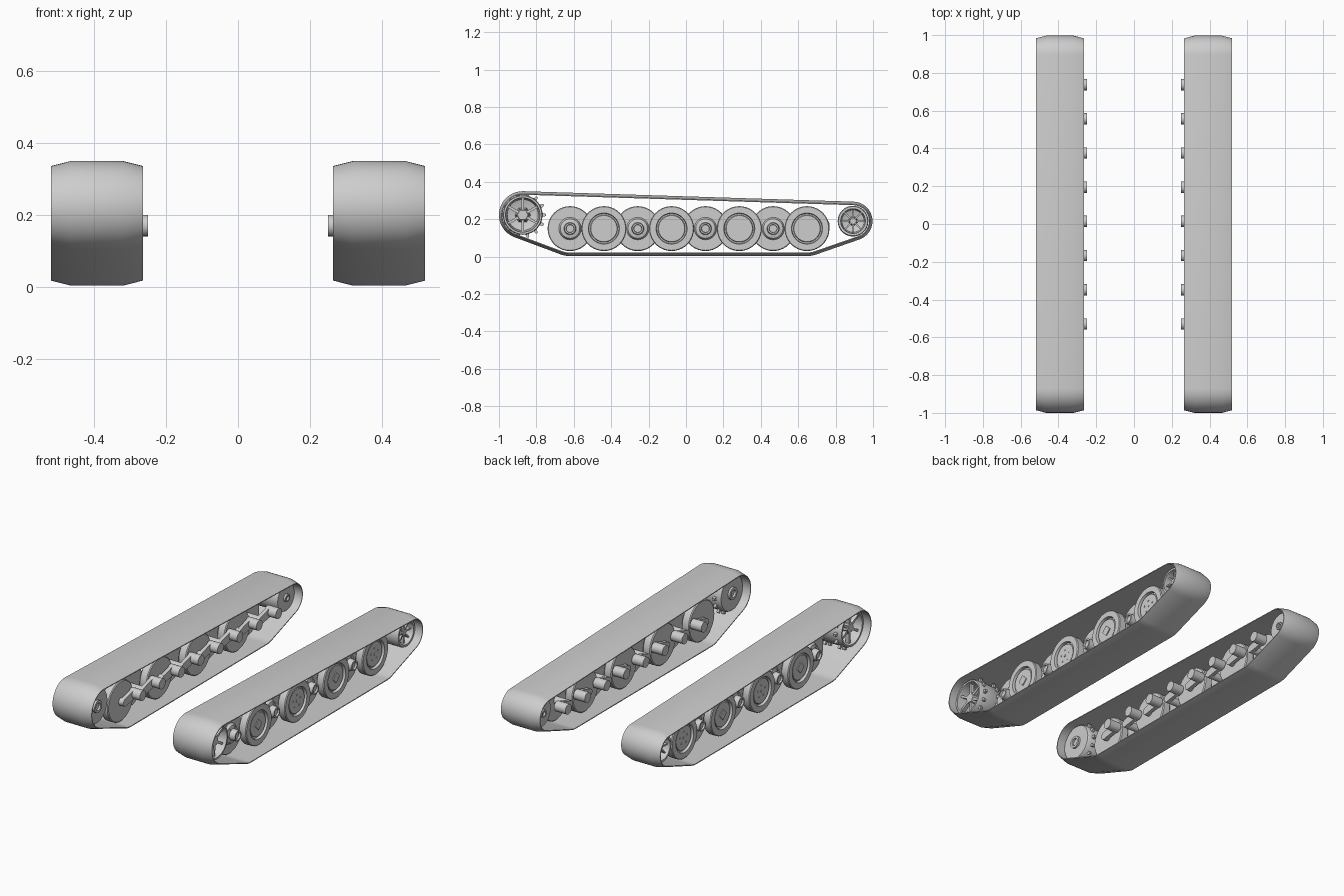
import bpy, bmesh
from math import sin, cos, pi, atan2, acos, hypot

cube = bpy.data.objects.get("Cube")
if cube:
    bpy.data.objects.remove(cube)

grey = bpy.data.materials.new("light_grey")
grey.use_nodes = True
GREY = (0.61, 0.61, 0.61, 1)
grey.diffuse_color = GREY
grey.node_tree.nodes["Principled BSDF"].inputs["Base Color"].default_value = GREY


def finish(name, bm):
    """Turn the mesh into an object mirrored to the other side."""
    bmesh.ops.recalc_face_normals(bm, faces=bm.faces)
    for f in bm.faces:
        f.smooth = True
    for e in bm.edges:
        e.smooth = e.is_manifold and e.calc_face_angle() < 0.6
    mesh = bpy.data.meshes.new(name)
    bm.to_mesh(mesh)
    bm.free()
    mesh.materials.append(grey)
    ob = bpy.data.objects.new(name, mesh)
    bpy.context.collection.objects.link(ob)
    ob.modifiers.new("other_side", 'MIRROR').use_axis = (True, False, False)


def skin(bm, rings, closed=False):
    """Bridge rings of vertices; cap the ends unless closed."""
    rings = [[bm.verts.new(p) for p in ring] for ring in rings]
    pairs = list(zip(rings, rings[1:]))
    if closed:
        pairs.append((rings[-1], rings[0]))
    else:
        bm.faces.new(rings[0])
        bm.faces.new(rings[-1])
    for a, b in pairs:
        for i in range(len(a)):
            j = (i + 1) % len(a)
            bm.faces.new((a[i], a[j], b[j], b[i]))


def lathe(bm, centre, profile, sides=40, closed=False, turn=0):
    """Revolve (x, radius) points about an axis along x."""
    y, z = centre
    angles = [turn + 2 * pi * i / sides for i in range(sides)]
    skin(bm, [[(x, y + r * cos(a), z + r * sin(a)) for a in angles]
              for x, r in profile], closed)


def rod(bm, centre, x0, x1, r, sides=20, turn=0):
    lathe(bm, centre, [(x0, r), (x1, r)], sides, turn=turn)


def bar(bm, p, q, w0, w1, x0, x1):
    """Tapered flat bar from p to q in the side plane."""
    a = atan2(q[1] - p[1], q[0] - p[0])
    n = (-sin(a), cos(a))
    outline = [(c[0] + s * w * n[0], c[1] + s * w * n[1])
               for c, w, s in ((p, w0, 1), (p, w0, -1), (q, w1, -1), (q, w1, 1))]
    skin(bm, [[(x, y, z) for y, z in outline] for x in (x0, x1)])


def polar(c, r, a):
    return (c[0] + r * cos(a), c[1] + r * sin(a))


SPROCKET, IDLER, AXLE_Z = (-0.873, 0.223), (0.893, 0.19), 0.15
wheel_ys = [-0.62 + 0.181 * i for i in range(8)]

# Track belt: wraps the four guiding circles, counter-clockwise
path = [(wheel_ys[0], AXLE_Z, 0.147), (wheel_ys[-1], AXLE_Z, 0.147),
        (*IDLER, 0.104), (*SPROCKET, 0.127)]


def tangent(a, b):
    dy, dz = b[0] - a[0], b[1] - a[1]
    return atan2(dz, dy) - acos((a[2] - b[2]) / hypot(dy, dz))


def belt_ring(x, offset):
    points = []
    for i, c in enumerate(path):
        start = tangent(path[i - 1], c)
        sweep = (tangent(c, path[(i + 1) % 4]) - start) % (2 * pi)
        steps = 5 if i < 2 else 18
        points += [(x, *polar(c, c[2] + offset, start + sweep * k / steps))
                   for k in range(steps + 1)]
    return points


bm = bmesh.new()
section = [(0.265, -0.014), (0.32, 0), (0.465, 0), (0.52, -0.014),
           (0.52, -0.019), (0.265, -0.019)]
skin(bm, [belt_ring(x, o) for x, o in section], closed=True)
finish("track_belt", bm)

# Overlapping road wheels in two rows
outer_profile = [(0.395, 0.03), (0.395, 0.115), (0.4, 0.12), (0.44, 0.12),
                 (0.445, 0.116), (0.445, 0.083), (0.428, 0.08),
                 (0.428, 0.073), (0.438, 0.07), (0.438, 0.02)]
inner_profile = [(0.33, 0.03), (0.33, 0.115), (0.335, 0.12), (0.375, 0.12),
                 (0.38, 0.116), (0.38, 0.06), (0.395, 0.052), (0.4, 0.033),
                 (0.435, 0.03), (0.435, 0.022), (0.425, 0.02), (0.425, 0.01)]
outer, inner, arms, stubs = [bmesh.new() for _ in range(4)]
for i, y in enumerate(wheel_ys):
    c = (y, AXLE_Z)
    if i % 2:
        lathe(outer, c, outer_profile)
        if i % 4 == 1:
            rod(outer, c, 0.436, 0.443, 0.032, 4)
        else:
            rod(outer, c, 0.436, 0.441, 0.007, 8)
            for k in range(5):
                rod(outer, polar(c, 0.035, pi / 2 + k * 2 * pi / 5), 0.436, 0.441, 0.005, 8)
    else:
        lathe(inner, c, inner_profile)
        for k in range(6):
            rod(inner, polar(c, 0.042, k * pi / 3), 0.39, 0.402, 0.004, 6)

    # Swing arm with its axle and pivot stub
    pivot = (y + 0.091, 0.17)
    bar(arms, c, pivot, 0.022, 0.027, 0.3, 0.322)
    rod(arms, c, 0.3, 0.4 if i % 2 else 0.34, 0.022)
    rod(stubs, pivot, 0.25, 0.324, 0.03)
finish("outer_road_wheels", outer)
finish("inner_road_wheels", inner)
finish("swing_arms", arms)
finish("pivot_stubs", stubs)


def spoked_wheel(name, c, r, rim, hub, spokes):
    """Dished drum with a plate inside and spokes on the open face."""
    bm = bmesh.new()
    lathe(bm, c, [(0.312, hub), (0.312, r * 0.95), (0.32, r), (0.465, r),
                  (0.475, r - 0.004), (0.475, rim), (0.35, rim * 0.9),
                  (0.335, hub)])
    lathe(bm, c, [(0.3, hub * 0.6), (0.3, hub), (0.33, hub), (0.33, hub * 0.6)],
          24, closed=True)
    lathe(bm, c, [(0.335, hub * 1.2), (0.45, hub), (0.462, hub * 0.8)], spokes)
    for k in range(spokes):
        a = 2 * pi * k / spokes + pi / 2
        bar(bm, polar(c, hub * 0.7, a), polar(c, rim + 0.003, a),
            hub * 0.22, hub * 0.16, 0.435, 0.458)
    return bm


# Drive sprocket with two rows of teeth
bm = spoked_wheel("drive_sprocket", SPROCKET, 0.106, 0.092, 0.036, 6)
for k in range(14):
    a = 2 * pi * k / 14
    for x in (0.34, 0.435):
        bar(bm, polar(SPROCKET, 0.1, a), polar(SPROCKET, 0.124, a),
            0.011, 0.006, x, x + 0.015)
finish("drive_sprocket", bm)

# Idler wheel
finish("idler_wheel", spoked_wheel("idler_wheel", IDLER, 0.082, 0.066, 0.022, 8))
